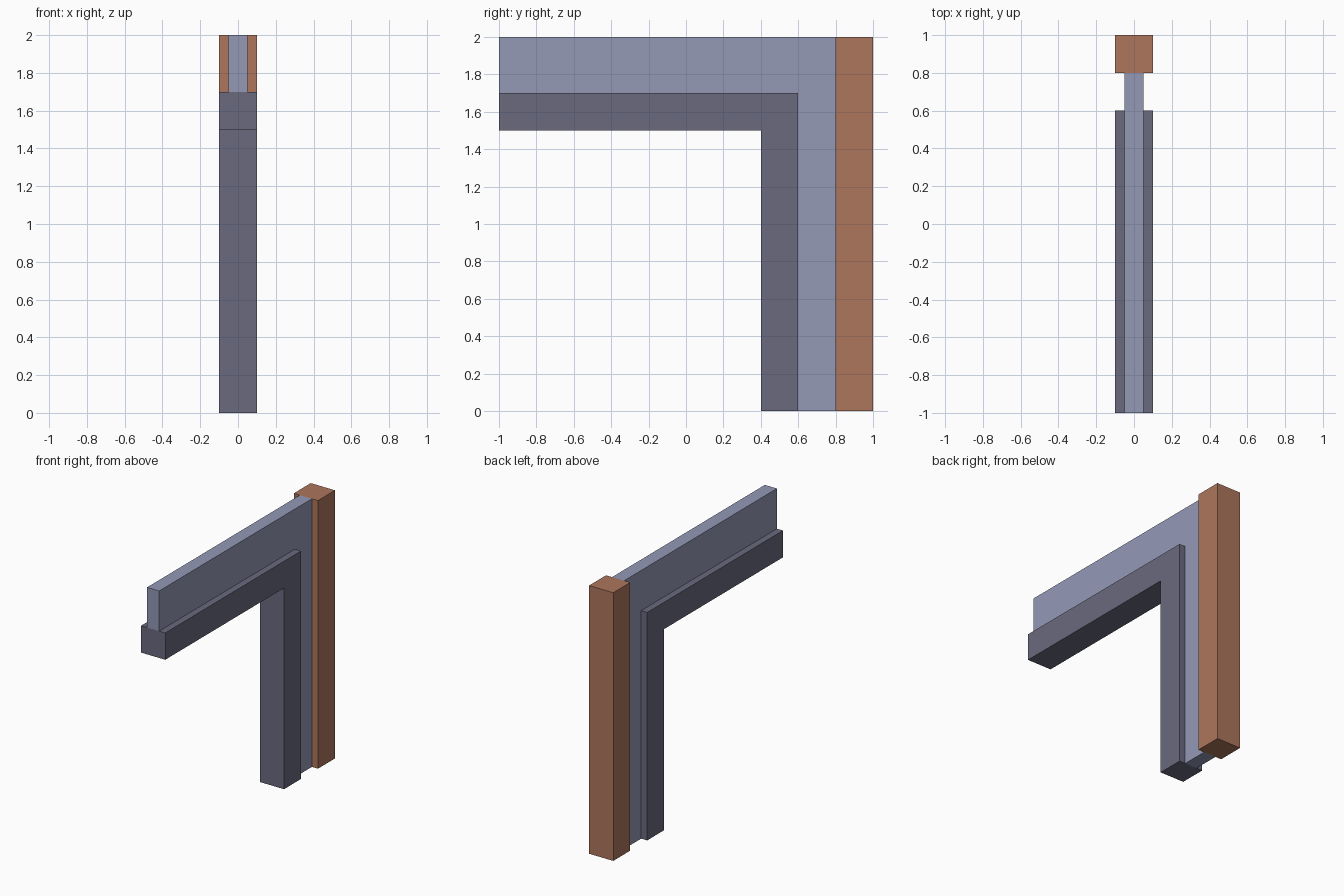
import bpy
import bmesh

if "Cube" in bpy.data.objects:
    bpy.data.objects.remove(bpy.data.objects["Cube"])


def material(name, rgb):
    mat = bpy.data.materials.new(name)
    mat.diffuse_color = (*rgb, 1.0)
    mat.use_nodes = True
    mat.node_tree.nodes["Principled BSDF"].inputs["Base Color"].default_value = mat.diffuse_color
    return mat


def extrude_profile(name, profile, half_width, mat):
    """Extrude a (y, z) side profile symmetrically across x."""
    bm = bmesh.new()
    face = bm.faces.new([bm.verts.new((-half_width, y, z)) for y, z in profile])
    result = bmesh.ops.extrude_face_region(bm, geom=[face])
    verts = [v for v in result["geom"] if isinstance(v, bmesh.types.BMVert)]
    bmesh.ops.translate(bm, verts=verts, vec=(2 * half_width, 0, 0))
    bmesh.ops.recalc_face_normals(bm, faces=bm.faces)
    mesh = bpy.data.meshes.new(name)
    bm.to_mesh(mesh)
    bm.free()
    mesh.materials.append(mat)
    obj = bpy.data.objects.new(name, mesh)
    bpy.context.collection.objects.link(obj)
    return obj


def corner_profile(y_out, z_out, y_in, z_in):
    """Upside-down L: a beam from the front edge and a leg to the floor."""
    return [(-1, z_in), (y_in, z_in), (y_in, 0),
            (y_out, 0), (y_out, z_out), (-1, z_out)]


wall_blue = material("wall_blue_grey", (0.296, 0.319, 0.468))
frame_grey = material("frame_dark_grey", (0.144, 0.144, 0.212))
post_brown = material("post_terracotta", (0.418, 0.181, 0.107))

# Thin wall above and beside the opening
extrude_profile("wall_panel", corner_profile(0.8, 2.0, 0.6, 1.7), 0.05, wall_blue)

# Thicker frame lining the opening
extrude_profile("door_frame", corner_profile(0.6, 1.7, 0.4, 1.5), 0.1, frame_grey)

# Square end post
extrude_profile("end_post", [(0.8, 0), (1, 0), (1, 2), (0.8, 2)], 0.1, post_brown)
